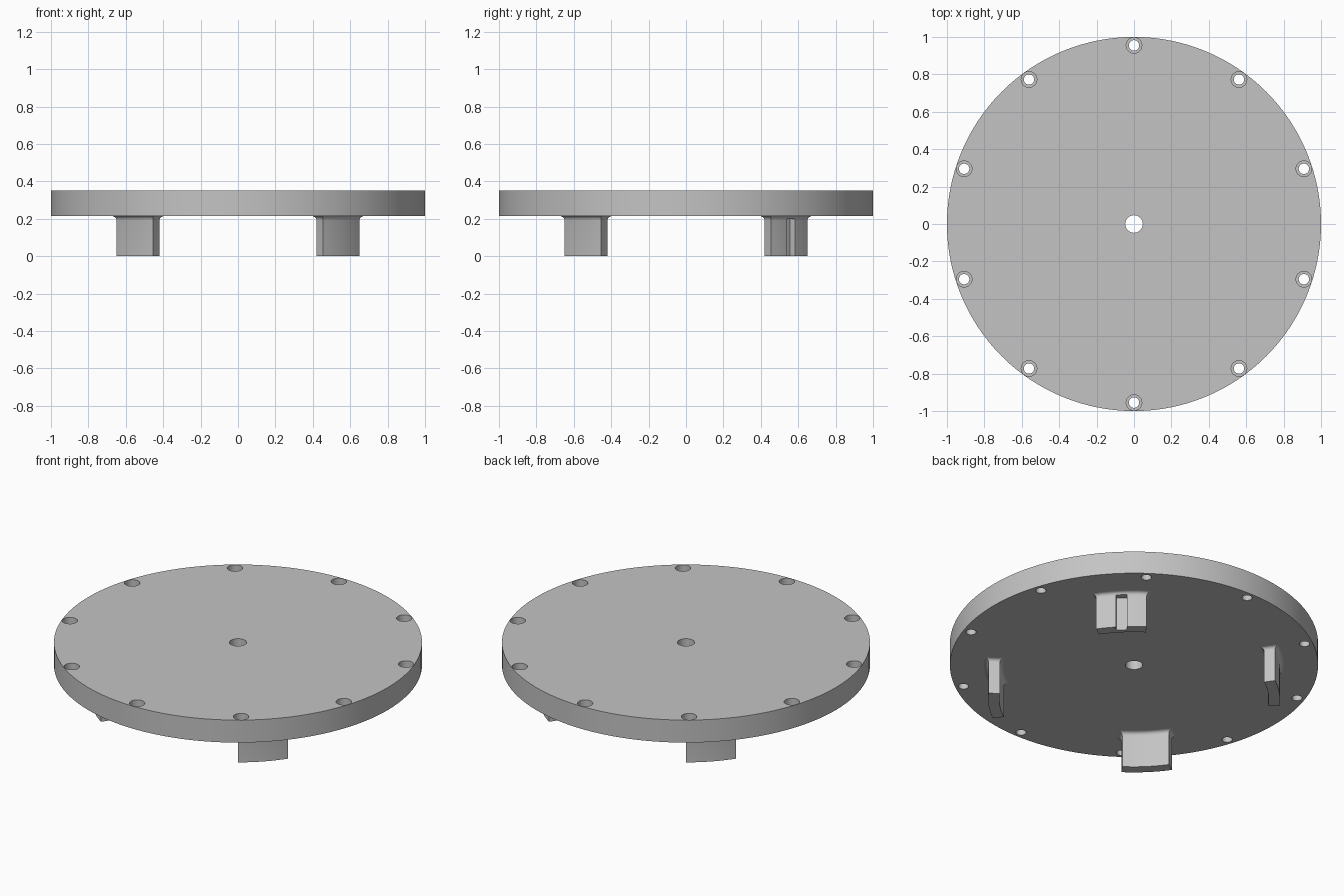
import bpy, bmesh
from math import sin, cos, pi, radians
from mathutils import Matrix

BOTTOM, TOP = 0.215, 0.35

if "Cube" in bpy.data.objects:
    bpy.data.objects.remove(bpy.data.objects["Cube"])

grey = bpy.data.materials.new("plain grey")
grey.use_nodes = True
grey.diffuse_color = (0.55, 0.55, 0.55, 1)
grey.node_tree.nodes["Principled BSDF"].inputs["Base Color"].default_value = grey.diffuse_color


def loft(bm, rings):
    """Skin a stack of closed rings and cap both ends."""
    rows = [[bm.verts.new(p) for p in ring] for ring in rings]
    n = len(rows[0])
    for a, b in zip(rows, rows[1:]):
        for i in range(n):
            j = (i + 1) % n
            bm.faces.new((a[i], a[j], b[j], b[i]))
    bm.faces.new(rows[0][::-1])
    bm.faces.new(rows[-1])


def turned(bm, profile, segments, centre=(0, 0)):
    """Round solid from (radius, height) pairs listed from the bottom up."""
    angles = [2 * pi * i / segments for i in range(segments)]
    loft(bm, [[(centre[0] + r * cos(a), centre[1] + r * sin(a), z) for a in angles]
              for r, z in profile])


def finish(name, bm):
    bmesh.ops.recalc_face_normals(bm, faces=bm.faces)
    mesh = bpy.data.meshes.new(name)
    bm.to_mesh(mesh)
    bm.free()
    mesh.materials.append(grey)
    obj = bpy.data.objects.new(name, mesh)
    bpy.context.collection.objects.link(obj)
    return obj


def select(obj):
    bpy.ops.object.select_all(action="DESELECT")
    obj.select_set(True)
    bpy.context.view_layer.objects.active = obj


def cut(obj, cutter):
    cutter.hide_render = True
    select(obj)
    mod = obj.modifiers.new("cut", "BOOLEAN")
    mod.operation, mod.solver, mod.object = "DIFFERENCE", "EXACT", cutter
    bpy.ops.object.modifier_apply(modifier=mod.name)
    bpy.data.objects.remove(cutter)


def smooth(obj):
    select(obj)
    bpy.ops.object.shade_smooth_by_angle(angle=radians(30))


# Round plate
bm = bmesh.new()
turned(bm, [(1, BOTTOM), (1, TOP)], 128)
plate = finish("plate", bm)

# Centre hole and ten counterbored screw holes around the rim
bm = bmesh.new()
turned(bm, [(0.047, BOTTOM - 0.1), (0.047, TOP + 0.1)], 32)
for k in range(10):
    a = pi / 2 + k * pi / 5
    turned(bm, [(0.028, BOTTOM - 0.1), (0.028, TOP - 0.06),
                (0.042, TOP - 0.06), (0.042, TOP + 0.1)],
           24, (0.955 * cos(a), 0.955 * sin(a)))
cut(plate, finish("hole_cutter", bm))
smooth(plate)


# Curved lugs under the plate, flared where they meet it
def lug_outline(z, grow, inner=0.732, outer=0.793, half=radians(10), steps=8):
    sides = []
    for r in (outer + grow, inner - grow):
        h = half + grow / r
        sides.append([(r * cos(t), r * sin(t), z)
                      for t in [h * (2 * i / steps - 1) for i in range(steps + 1)]])
    return sides[0] + sides[1][::-1]


FILLET = 0.022
levels = [(0, 0)]
for i in range(7):
    t = i / 6 * pi / 2
    levels.append((BOTTOM - FILLET + FILLET * sin(t), FILLET * (1 - cos(t))))
levels.append((BOTTOM + 0.01, FILLET))

for name, angle in (("back_left_lug", 45), ("back_right_lug", 135),
                    ("front_right_lug", 225), ("front_left_lug", 315)):
    turn = Matrix.Rotation(radians(angle), 4, "Z")
    bm = bmesh.new()
    loft(bm, [lug_outline(z, grow) for z, grow in levels])
    bmesh.ops.transform(bm, matrix=turn, verts=bm.verts)
    lug = finish(name, bm)
    if angle == 45:
        # Upright key slot in the outer face of one lug
        bm = bmesh.new()
        bmesh.ops.create_cube(bm, size=1, matrix=turn @ Matrix.Translation((0.808, 0, 0.075))
                              @ Matrix.Diagonal((0.1, 0.06, 0.25, 1)))
        cut(lug, finish("slot_cutter", bm))
    smooth(lug)
